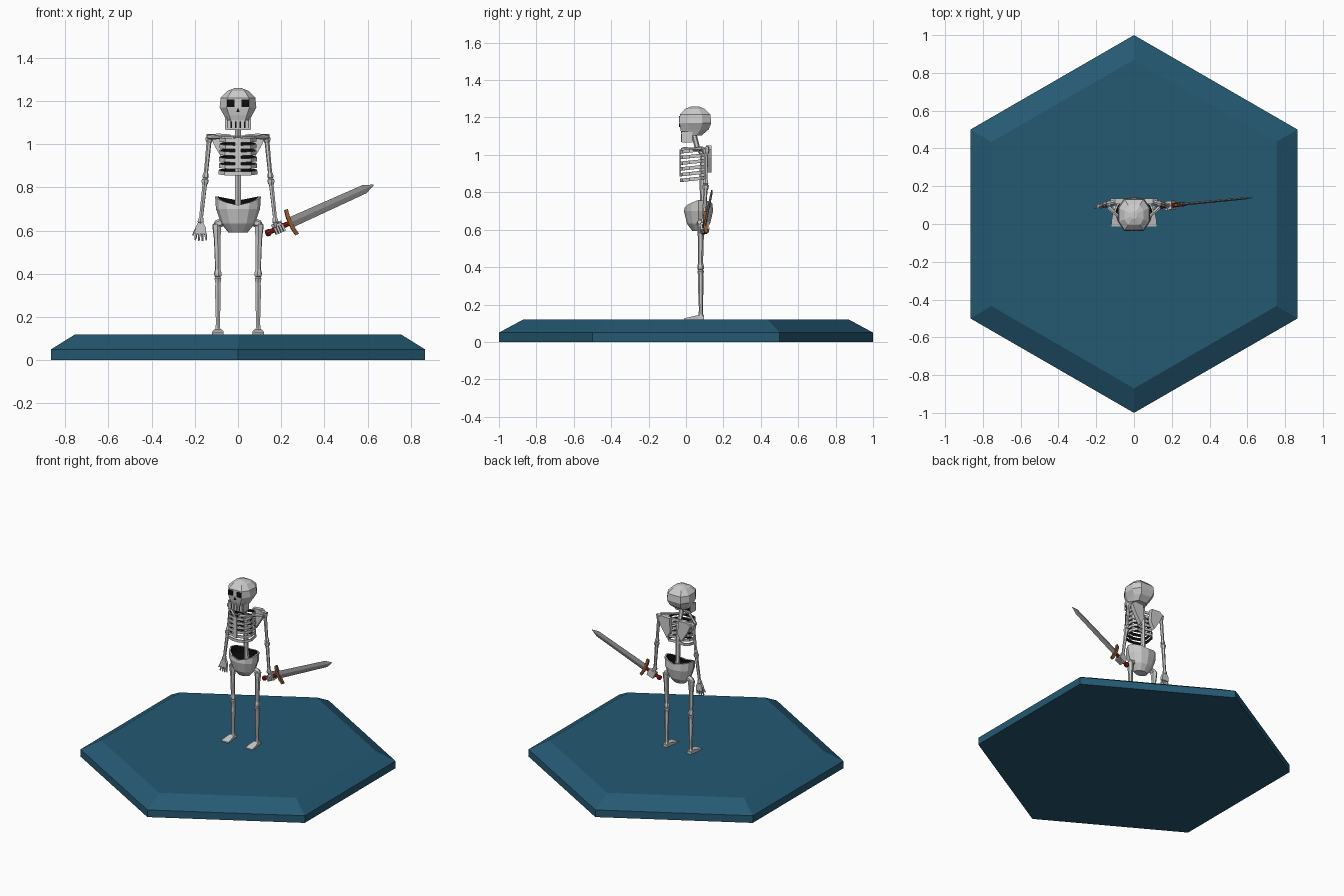
import bpy, bmesh, math
from mathutils import Vector, Matrix

if "Cube" in bpy.data.objects:
    bpy.data.objects.remove(bpy.data.objects["Cube"])


def material(name, rgb):
    m = bpy.data.materials.new(name)
    m.diffuse_color = (*rgb, 1)
    m.use_nodes = True
    m.node_tree.nodes["Principled BSDF"].inputs["Base Color"].default_value = m.diffuse_color
    return m


BONE = material("bone", (0.8, 0.8, 0.8))
DARK = material("dark", (0.004, 0.004, 0.004))
BLUE = material("blue", (0.018, 0.1, 0.17))
RED = material("red", (0.28, 0.012, 0.01))
BROWN = material("brown", (0.26, 0.1, 0.03))
STEEL = material("steel", (0.25, 0.25, 0.25))


def loft(name, rings, mat=BONE, bottom=True, top=True, matrix=None):
    """Skin a stack of equal-sized counter-clockwise rings."""
    bm = bmesh.new()
    vs = [[bm.verts.new(p) for p in r] for r in rings]
    n = len(rings[0])
    for a, b in zip(vs, vs[1:]):
        for i in range(n):
            j = (i + 1) % n
            bm.faces.new((a[i], a[j], b[j], b[i]))
    if bottom:
        bm.faces.new(vs[0][::-1])
    if top:
        bm.faces.new(vs[-1])
    if bottom and top:
        bmesh.ops.recalc_face_normals(bm, faces=bm.faces)
    if matrix:
        bm.transform(matrix)
    me = bpy.data.meshes.new(name)
    bm.to_mesh(me)
    bm.free()
    me.materials.append(mat)
    ob = bpy.data.objects.new(name, me)
    bpy.context.collection.objects.link(ob)
    return ob


def circle(r, z, n=6, ry=None, turn=0.5):
    ry = r if ry is None else ry
    return [(r * math.cos(2 * math.pi * (i + turn) / n),
             ry * math.sin(2 * math.pi * (i + turn) / n), z) for i in range(n)]


def bone(name, p, q, profile, n=6, mat=BONE):
    """Lathe (fraction, radius) pairs along the line p-q."""
    p, d = Vector(p), Vector(q) - Vector(p)
    m = Matrix.Translation(p) @ d.to_track_quat('Z', 'Y').to_matrix().to_4x4()
    return loft(name, [circle(r, t * d.length, n) for t, r in profile], mat, matrix=m)


def box(name, lo, hi, mat=BONE, matrix=None):
    (x0, y0, z0), (x1, y1, z1) = lo, hi
    return loft(name, [[(x0, y0, z), (x1, y0, z), (x1, y1, z), (x0, y1, z)]
                       for z in (z0, z1)], mat, matrix=matrix)


def plate(name, outline, y0, y1, mat=BONE):
    return loft(name, [[(x, y, z) for x, z in outline] for y in (y0, y1)], mat)


def shell(ob, thickness):
    """Give an open skin thickness with a dark inside."""
    ob.data.materials.append(DARK)
    s = ob.modifiers.new("shell", 'SOLIDIFY')
    s.thickness, s.offset, s.material_offset = thickness, -1, 1


# hexagonal base
loft("base", [circle(r, z) for r, z in ((1, 0), (1, 0.05), (0.87, 0.12))], BLUE)

# cranium: chamfered rings of (z, half width, front y, back y)
rings = []
for z, w, f, b in ((1.105, .052, -.022, .085), (1.135, .066, -.030, .12),
                   (1.17, .085, -.035, .135), (1.215, .080, -.033, .130),
                   (1.246, .050, -.005, .10), (1.26, .015, .03, .065)):
    d, c = (b - f) * 0.28, 0.62 * w
    rings.append([(-c, f, z), (c, f, z), (w, f + d, z), (w, b - d, z),
                  (c, b, z), (-c, b, z), (-w, b - d, z), (-w, f + d, z)])
loft("cranium", rings)

# face: eyes, nose, mouth, teeth and jaw
for s in (-1, 1):
    x = sorted((s * 0.016, s * 0.050))
    box("eye_socket", (x[0], -.037, 1.172), (x[1], -.01, 1.207), DARK)
    x = sorted((s * 0.050, s * 0.060))
    box("jaw_side", (x[0], -.024, 1.068), (x[1], .035, 1.125))
plate("nose_hole", [(-.009, 1.148), (.009, 1.148), (0, 1.167)], -.037, -.02, DARK)
box("mouth", (-.052, -.022, 1.074), (.052, .02, 1.112), DARK)
box("jaw", (-.056, -.022, 1.066), (.056, .036, 1.074))
for i in range(5):
    x = (i - 2) * 0.021
    box("tooth", (x - .007, -.027, 1.07), (x + .007, -.015, 1.113))

# spine, swept through a few points
loft("spine", [[(x, y + c, z) for x, y, _ in circle(r, 0)] for z, c, r in
               ((.66, .10, .020), (.76, .09, .015), (.86, .087, .015),
                (1.0, .09, .015), (1.04, .06, .015), (1.12, .04, .015))])

# rib rings and breastbone
half = [(0.018, .098), (.06, .106), (.085, .08), (.090, .02), (.062, -.02), (.018, -.031)]
outline = half[::-1] + [(-x, y) for x, y in half]
for i in range(6):
    z, k = 0.862 + i * 0.0305, 1.0 - 0.012 * i

    def level(h):
        return [(x * k, y, z + h + (y - .04) * 0.10) for x, y in outline]
    shell(loft("rib", [level(0), level(0.018)], bottom=False, top=False), 0.007)
box("breastbone", (-.013, -.036, .885), (.013, -.026, 1.03))

# pelvis bowl with a dipped front rim
rings = []
for level, (w, d, z) in enumerate(((.045, .032, .592), (.078, .062, .632),
                                   (.102, .078, .70), (.106, .074, .74))):
    ring = []
    for x, y, _ in circle(w, 0, 12, d, 0):
        lift = 0
        if level == 3:
            lift = 0.018 * abs(x / w) - 0.022 * max(0, -y / d)
        ring.append((x, y + .067, z + lift))
    rings.append(ring)
shell(loft("pelvis", rings, top=False), 0.010)

shaft = [(0, .013), (.03, .020), (.09, .019), (.15, .013), (.85, .011),
         (.91, .016), (.97, .017), (1, .011)]
thin = [(t, r * 0.88) for t, r in shaft]

for s in (-1, 1):
    # shoulder girdle
    bone("collarbone", (s * .015, -.02, 1.03), (s * .138, .09, 1.034),
         [(0, .010), (.1, .011), (.5, .008), (.9, .012), (1, .010)])
    plate("shoulder_blade", [(s * .028, .955), (s * .055, .905), (s * .105, .985),
                             (s * .125, 1.03), (s * .10, 1.05), (s * .035, 1.045)], .108, .135)
    bone("shoulder_bar", (s * .06, .12, 1.036), (s * .145, .11, 1.036), [(0, .011), (1, .011)])

    # arm
    bone("upper_arm", (s * .132, .108, 1.035), (s * .151, .105, .84), thin)
    bone("forearm", (s * .151, .105, .842), (s * .174, .095, .632), thin)

    # leg
    bone("thigh", (s * .098, .08, .635), (s * .093, .078, .385),
         [(0, .014), (.03, .022), (.12, .021), (.3, .016), (.85, .013),
          (.92, .018), (.98, .018), (1, .013)])
    bone("shin", (s * .093, .078, .385), (s * .093, .08, .13),
         [(0, .014), (.03, .018), (.1, .014), (.3, .015), (.8, .011), (.93, .012), (.97, .017), (1, .016)])
    bone("hip_joint", (s * .07, .075, .64), (s * .108, .08, .625), [(0, .018), (.7, .02), (1, .012)])

    # foot: flat wedge running forward
    loft("foot", [[(s * .093 + w, y, .12), (s * .093 + w, y, h),
                   (s * .093 - w, y, h), (s * .093 - w, y, .12)]
                  for y, w, h in ((-.012, .027, .126), (.02, .026, .133),
                                  (.065, .017, .143), (.097, .017, .137))])

# open hand
loft("palm", [[(-.173 - w, .085, z), (-.173 + w, .085, z), (-.173 + w, .105, z), (-.173 - w, .105, z)]
              for z, w in ((.585, .024), (.615, .024), (.638, .012))])
digit = [(0, .0065), (.5, .006), (1, .004)]
for i in range(4):
    x = -.193 + i * .0135
    bone("finger", (x, .095, .59), (x + (i - 1.5) * .004, .088, .55 + abs(i - 1.5) * .004), digit, 5)
bone("thumb", (-.188, .092, .618), (-.209, .085, .578), digit, 5)

# sword frame: x runs from the pommel to the tip, y is the thickness
start = Vector((.128, .092, .585))
ax = (Vector((.63, .14, .812)) - start).normalized()
ay = Vector((0, 0, 1)).cross(ax).normalized()
az = ax.cross(ay)
M = Matrix.Translation(start) @ Matrix((ax, ay, az)).transposed().to_4x4()


def along(name, sections, mat, n):
    """Loft (x, half width, half thickness) sections along the sword."""
    loft(name, [[(x, t * math.sin(2 * math.pi * i / n), w * math.cos(2 * math.pi * i / n))
                 for i in range(n)] for x, w, t in sections], mat, matrix=M)


along("sword_grip", [(0, .010, .010), (.006, .016, .015), (.02, .016, .015), (.026, .011, .011),
                     (.075, .013, .012), (.122, .011, .011)], RED, 8)
along("sword_blade", [(.125, .025, .007), (.505, .021, .006), (.55, .002, .001)], STEEL, 4)
loft("sword_guard", [[(.126 + b - .009, -t, z), (.126 + b + .009, -t, z),
                      (.126 + b + .009, t, z), (.126 + b - .009, t, z)]
                     for z, b, t in ((-.063, .006, .007), (-.03, 0, .011), (.03, 0, .011),
                                     (.063, .006, .007))], BROWN, matrix=M)

# gripping hand: palm behind the grip, fingers wrapped round it
box("grip_palm", (.042, .010, -.022), (.092, .024, .026), matrix=M)
bone("grip_wrist", (.174, .096, .645), (.184, .104, .61), [(0, .012), (1, .018)])
for i in range(4):
    x = .043 + i * .0125
    box("grip_finger_low", (x, -.018, -.024), (x + .010, .018, -.013), matrix=M)
    box("grip_finger_tip", (x, -.024, -.022), (x + .010, -.013, .010), matrix=M)
box("grip_thumb", (.06, -.022, .010), (.085, .016, .021), matrix=M)
